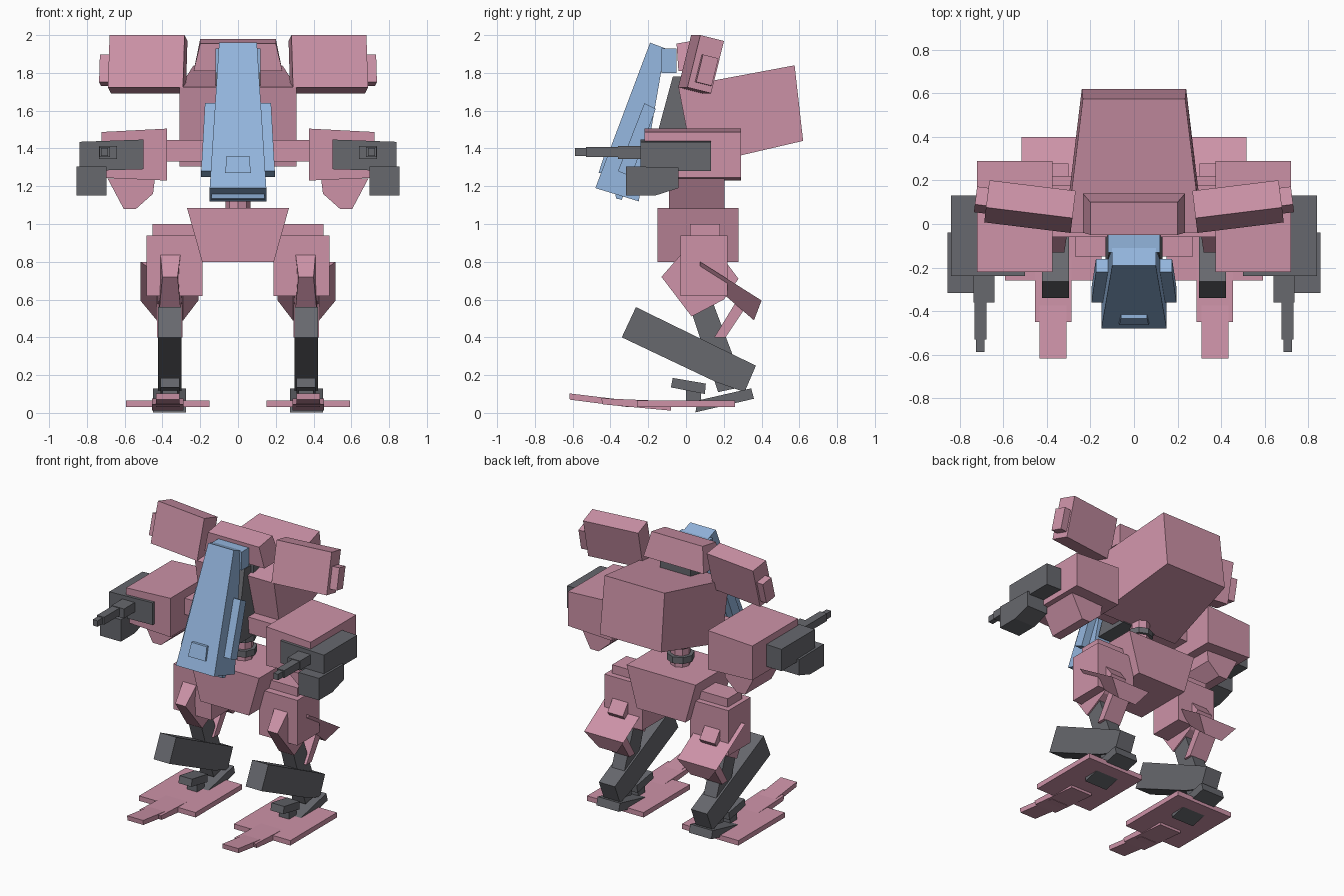
import bpy, bmesh, math
from mathutils import Matrix, Vector

if "Cube" in bpy.data.objects:
    bpy.data.objects.remove(bpy.data.objects["Cube"])


def material(name, rgb):
    m = bpy.data.materials.new(name)
    m.diffuse_color = (*rgb, 1)
    m.use_nodes = True
    m.node_tree.nodes["Principled BSDF"].inputs["Base Color"].default_value = m.diffuse_color
    return m


PINK = material("pink armour", (0.61, 0.29, 0.39))
BLUE = material("blue canopy", (0.29, 0.46, 0.72))
GREY = material("dark grey metal", (0.135, 0.138, 0.155))


def finish(name, bm, mat, mirror):
    bmesh.ops.recalc_face_normals(bm, faces=bm.faces[:])
    me = bpy.data.meshes.new(name)
    bm.to_mesh(me)
    bm.free()
    me.materials.append(mat)
    ob = bpy.data.objects.new(name, me)
    bpy.context.collection.objects.link(ob)
    if mirror:
        ob.modifiers.new("mirror", 'MIRROR').use_mirror_merge = False
    return ob


def loft(name, ring_a, ring_b, mat, mirror):
    """Closed solid between two matching rings of points."""
    bm = bmesh.new()
    a = [bm.verts.new(p) for p in ring_a]
    b = [bm.verts.new(p) for p in ring_b]
    n = len(a)
    bm.faces.new(a)
    bm.faces.new(b[::-1])
    for i in range(n):
        j = (i + 1) % n
        bm.faces.new((a[i], b[i], b[j], a[j]))
    return finish(name, bm, mat, mirror)


def side(name, prof, x0, x1, mat, mirror=True):
    """Side profile (y, z) across x; x0 and x1 are numbers or one value per point."""
    n = len(prof)
    x0 = x0 if isinstance(x0, list) else [x0] * n
    x1 = x1 if isinstance(x1, list) else [x1] * n
    return loft(name, [(x, *p) for x, p in zip(x0, prof)],
                [(x, *p) for x, p in zip(x1, prof)], mat, mirror)


def centred(name, prof, w, mat):
    """Side profile with a half width per point, centred on x = 0."""
    return side(name, prof, [-v for v in w], w, mat, False)


def front(name, prof, y0, y1, mat, mirror=True):
    """Front profile (x, z) extruded along y."""
    return loft(name, [(x, y0, z) for x, z in prof],
                [(x, y1, z) for x, z in prof], mat, mirror)


def box(name, x, y, z, mat, mirror=True):
    return front(name, [(x[0], z[0]), (x[1], z[0]), (x[1], z[1]), (x[0], z[1])],
                 y[0], y[1], mat, mirror)


def turned_box(name, frame, centre, size, mat):
    bm = bmesh.new()
    bmesh.ops.create_cube(bm, size=1, matrix=frame @ Matrix.Translation(centre)
                          @ Matrix.Diagonal((*size, 1)))
    return finish(name, bm, mat, True)


# Body: tapering rear hull, top crest, inner frame
centred("rear_hull", [(0.04, 1.305), (-0.04, 1.725), (0.575, 1.84), (0.62, 1.44)],
        [0.31, 0.31, 0.235, 0.24], PINK)
centred("top_crest", [(-0.04, 1.81), (-0.05, 1.955), (0.10, 1.98), (0.14, 1.81)],
        [0.235, 0.2, 0.2, 0.235], PINK)
centred("inner_frame", [(-0.2, 1.3), (-0.07, 1.78), (0.02, 1.78), (0.05, 1.3)],
        [0.13, 0.1, 0.1, 0.13], GREY)
box("crest_mount", (-0.12, 0.12), (0.0, 0.12), (1.72, 1.83), GREY, False)

# Canopy
centred("canopy", [(-0.19, 1.96), (-0.48, 1.19), (-0.25, 1.12), (-0.11, 1.93)],
        [0.1, 0.15, 0.15, 0.1], BLUE)
box("canopy_neck", (-0.12, 0.12), (-0.13, -0.05), (1.8, 1.93), BLUE, False)
side("canopy_fin", [(-0.22, 1.64), (-0.16, 1.61), (-0.29, 1.25), (-0.36, 1.28)],
     [0.12, 0.12, 0.13, 0.13], [0.175, 0.175, 0.195, 0.195], BLUE)
centred("canopy_hatch", [(-0.41, 1.36), (-0.434, 1.36), (-0.463, 1.27), (-0.44, 1.27)],
        [0.06, 0.06, 0.068, 0.068], BLUE)
centred("chin_bar", [(-0.375, 1.165), (-0.37, 1.135), (-0.34, 1.128), (-0.33, 1.155)],
        [0.14] * 4, BLUE)

# Shoulder pods, leaning back and swept outward
pod_frame = (Matrix.Translation((0.478, 0.08, 1.846))
             @ Matrix.Rotation(math.radians(7), 4, 'Z')
             @ Matrix.Rotation(math.radians(-14), 4, 'X'))
turned_box("shoulder_pod", pod_frame, (0, 0, 0), (0.4, 0.13, 0.285), PINK)
turned_box("shoulder_pod_cap", pod_frame, (0.225, 0.01, -0.03), (0.055, 0.085, 0.15), PINK)

# Arms and guns
box("arm_axle", (-0.39, 0.39), (-0.06, 0.08), (1.33, 1.445), PINK, False)
front("arm_housing", [(0.375, 1.505), (0.722, 1.487), (0.722, 1.245), (0.375, 1.23)],
      -0.22, 0.29, PINK)
front("arm_keel", [(0.44, 1.24), (0.69, 1.24), (0.605, 1.08), (0.56, 1.08), (0.46, 1.17)][:2]
      + [(0.605, 1.08), (0.54, 1.08), (0.45, 1.16)], -0.09, 0.205, PINK)
front("gun_body", [(0.5, 1.29), (0.84, 1.28), (0.84, 1.435), (0.5, 1.447)],
      -0.24, 0.132, GREY)
side("gun_magazine", [(-0.318, 1.305), (-0.318, 1.15), (-0.165, 1.15), (-0.04, 1.19), (-0.04, 1.3)],
     0.695, 0.856, GREY)
box("gun_barrel_base", (0.64, 0.737), (-0.36, -0.22), (1.345, 1.412), GREY)
box("gun_barrel", (0.677, 0.733), (-0.53, -0.34), (1.355, 1.408), GREY)
box("gun_muzzle", (0.688, 0.725), (-0.588, -0.52), (1.36, 1.402), GREY)

# Waist and pelvis
for name, radius, z0, z1, mat in (("waist_post", 0.065, 1.07, 1.36, PINK),
                                  ("waist_ring", 0.09, 1.12, 1.165, GREY),
                                  ("waist_collar", 0.085, 1.22, 1.26, GREY)):
    bm = bmesh.new()
    bmesh.ops.create_cone(bm, cap_ends=True, segments=8, radius1=radius, radius2=radius,
                          depth=z1 - z0, matrix=Matrix.Translation((0, 0.06, (z0 + z1) / 2)))
    finish(name, bm, mat, False)
front("pelvis", [(-0.27, 1.085), (0.27, 1.085), (0.19, 0.8), (-0.19, 0.8)],
      -0.15, 0.278, PINK, False)

# Upper legs
box("hip_bar", (0.2, 0.452), (0.02, 0.18), (0.86, 1.0), PINK)
box("thigh", (0.187, 0.485), (-0.03, 0.22), (0.62, 0.94), PINK)
side("knee_block", [(-0.03, 0.835), (-0.13, 0.72), (0.03, 0.51), (0.2, 0.6), (0.278, 0.71), (0.18, 0.84)],
     [0.305, 0.32, 0.3, 0.3, 0.3, 0.3], [0.41, 0.4, 0.42, 0.42, 0.42, 0.42], PINK)
side("calf_guard", [(0.075, 0.8), (0.4, 0.595), (0.36, 0.49), (0.07, 0.74)],
     [0.21, 0.21, 0.29, 0.29], [0.517, 0.517, 0.43, 0.43], PINK)
side("calf_link", [(0.26, 0.58), (0.31, 0.55), (0.21, 0.4), (0.15, 0.4)], 0.295, 0.43, PINK)

# Lower legs
side("shin_strut", [(0.025, 0.545), (0.145, 0.577), (0.31, 0.14), (0.17, 0.11)],
     0.31, 0.41, GREY)
side("lower_leg", [(-0.265, 0.56), (-0.34, 0.4), (0.16, 0.163), (0.31, 0.11), (0.37, 0.25)],
     0.298, 0.423, GREY)

# Feet
side("ankle_block", [(-0.07, 0.185), (-0.08, 0.135), (0.1, 0.1), (0.105, 0.155)],
     0.31, 0.41, GREY)
side("heel", [(0.05, 0.003), (0.36, 0.075), (0.345, 0.13), (0.06, 0.065)],
     0.275, 0.45, GREY)
box("foot_plate", (0.15, 0.592), (-0.26, 0.26), (0.03, 0.065), PINK)
side("toe_base", [(-0.45, 0.077), (-0.44, 0.045), (-0.08, 0.012), (-0.08, 0.062)],
     0.288, 0.455, PINK)
side("toe_tip", [(-0.618, 0.103), (-0.615, 0.07), (-0.3, 0.03), (-0.3, 0.065)],
     0.31, 0.435, PINK)
box("ankle_post", (0.32, 0.4), (0.0, 0.08), (0.05, 0.13), GREY)
